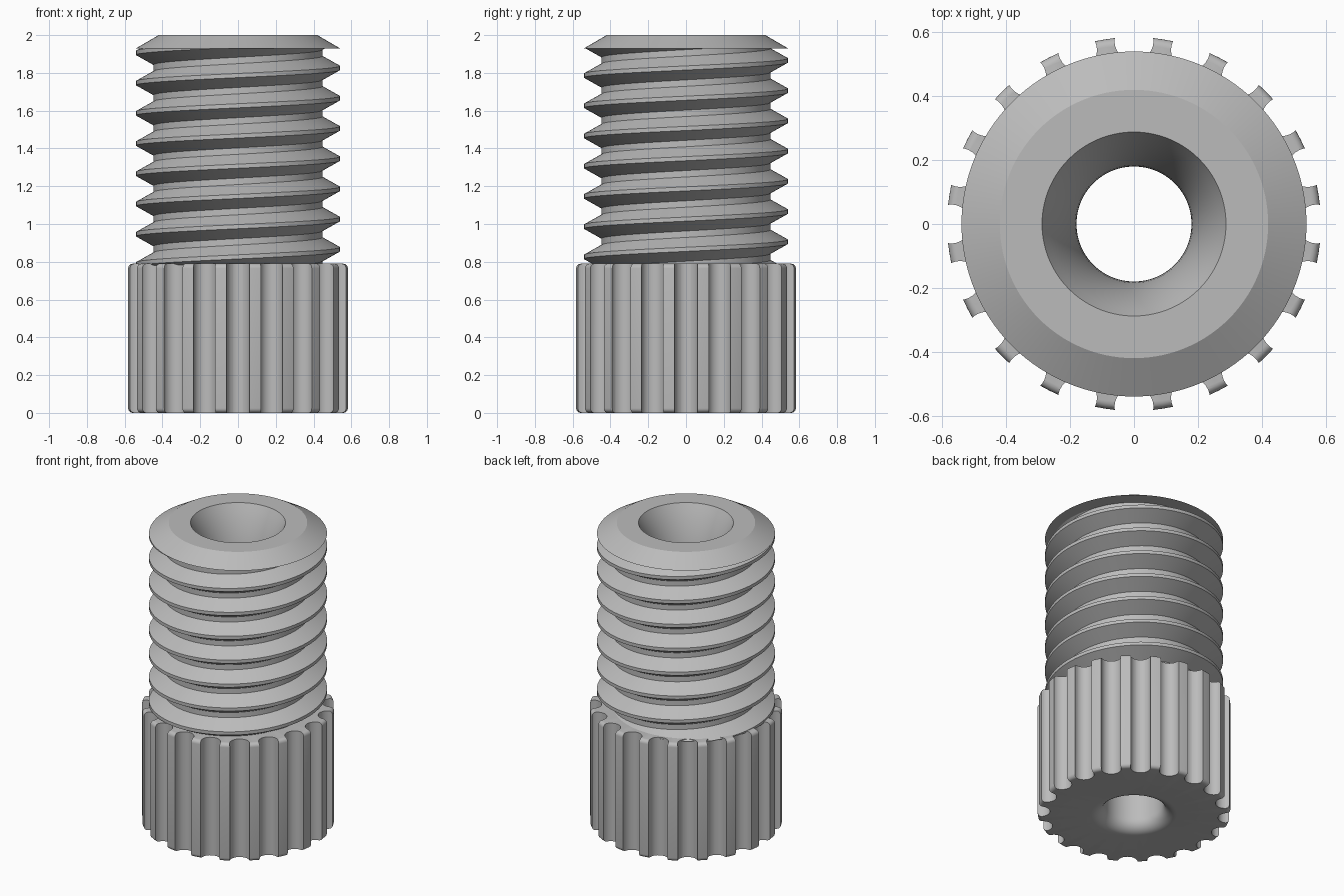
import bpy, bmesh, math
from mathutils import Vector

if "Cube" in bpy.data.objects:
    bpy.data.objects.remove(bpy.data.objects["Cube"])

metal = bpy.data.materials.new("grey metal")
metal.diffuse_color = (0.5, 0.5, 0.5, 1)
metal.use_nodes = True
metal.node_tree.nodes["Principled BSDF"].inputs["Base Color"].default_value = metal.diffuse_color

SEG = 120
PITCH = 0.16
BORE = 0.18


def make_object(name, bm):
    bmesh.ops.recalc_face_normals(bm, faces=bm.faces[:])
    mesh = bpy.data.meshes.new(name)
    bm.to_mesh(mesh)
    bm.free()
    mesh.materials.append(metal)
    obj = bpy.data.objects.new(name, mesh)
    bpy.context.collection.objects.link(obj)
    return obj


def smooth(obj):
    bpy.ops.object.select_all(action='DESELECT')
    obj.select_set(True)
    bpy.context.view_layer.objects.active = obj
    bpy.ops.object.shade_smooth_by_angle(angle=math.radians(25))


def lathe(name, profile, closed=True):
    """Revolve an (r, z) profile about the z axis."""
    bm = bmesh.new()
    rings = []
    for i in range(SEG):
        a = 2 * math.pi * i / SEG
        rings.append([bm.verts.new((r * math.cos(a), r * math.sin(a), z)) for r, z in profile])
    n = len(profile)
    for i in range(SEG):
        a, b = rings[i], rings[(i + 1) % SEG]
        for j in range(n if closed else n - 1):
            k = (j + 1) % n
            bm.faces.new((a[j], b[j], b[k], a[k]))
    return make_object(name, bm)


def arc(cx, cz, rad, a0, a1, steps):
    return [(cx + rad * math.cos(math.radians(a0 + (a1 - a0) * i / steps)),
             cz + rad * math.sin(math.radians(a0 + (a1 - a0) * i / steps))) for i in range(steps + 1)]


# Knob: rounded rims outside, flared bore mouth underneath
F = 0.025
knob = lathe("grip_knob",
             arc(BORE + 0.08, 0.08, 0.08, 180, 270, 8)
             + arc(0.585 - F, F, F, -90, 0, 5)
             + arc(0.585 - F, 0.79 - F, F, 0, 90, 5)
             + [(BORE, 0.79)])

# Scallop cutters: twenty upright rods around the knob
bm = bmesh.new()
for i in range(20):
    a = 2 * math.pi * i / 20
    rod = bmesh.ops.create_cone(bm, cap_ends=True, segments=28, radius1=0.061, radius2=0.061, depth=1.2)
    bmesh.ops.translate(bm, verts=rod["verts"],
                        vec=Vector((0.572 * math.cos(a), 0.572 * math.sin(a), 0.4)))
cutter = make_object("scallop_cutter", bm)
cutter.hide_render = True
cut = knob.modifiers.new("scallops", 'BOOLEAN')
cut.operation = 'DIFFERENCE'
cut.solver = 'EXACT'
cut.object = cutter
bpy.context.view_layer.objects.active = knob
bpy.ops.object.modifier_apply(modifier=cut.name)
bpy.data.objects.remove(cutter)
smooth(knob)

# Screw thread: a trapezoid profile swept along a right-hand helix
CREST, ROOT = 0.54, 0.447
section = [(CREST, -0.011), (CREST, 0.011), (ROOT, 0.063), (ROOT, 0.097)]
bm = bmesh.new()
cols = []
for i in range(SEG + 1):
    a = 2 * math.pi * i / SEG
    lift = 0.546 + PITCH * i / SEG
    cols.append([bm.verts.new((r * math.cos(a), r * math.sin(a), lift + dz + PITCH * t))
                 for t in range(10) for r, dz in section])
for a, b in zip(cols, cols[1:]):
    for j in range(len(a) - 1):
        bm.faces.new((a[j], b[j], b[j + 1], a[j + 1]))
bmesh.ops.remove_doubles(bm, verts=bm.verts[:], dist=0.0001)
# Trim the thread between the knob and the end collar
for z, up in ((1.93, 1), (0.78, -1)):
    bmesh.ops.bisect_plane(bm, geom=bm.verts[:] + bm.edges[:] + bm.faces[:],
                           plane_co=(0, 0, z), plane_no=(0, 0, up), clear_outer=True)
smooth(make_object("screw_thread", bm))

# End collar with chamfer, trumpet mouth and the long inner bore
DEPTH, FLARE = 0.42, 0.108
R = (DEPTH ** 2 + FLARE ** 2) / (2 * FLARE)
sweep = math.degrees(math.asin(DEPTH / R))
mouth = arc(BORE + R, 2 - DEPTH, R, 180 - sweep, 180, 10)
smooth(lathe("end_collar_and_bore",
             [(0.42, 1.93), (CREST, 1.93), (0.42, 2.0)] + mouth + [(BORE, 0.79)], closed=False))
